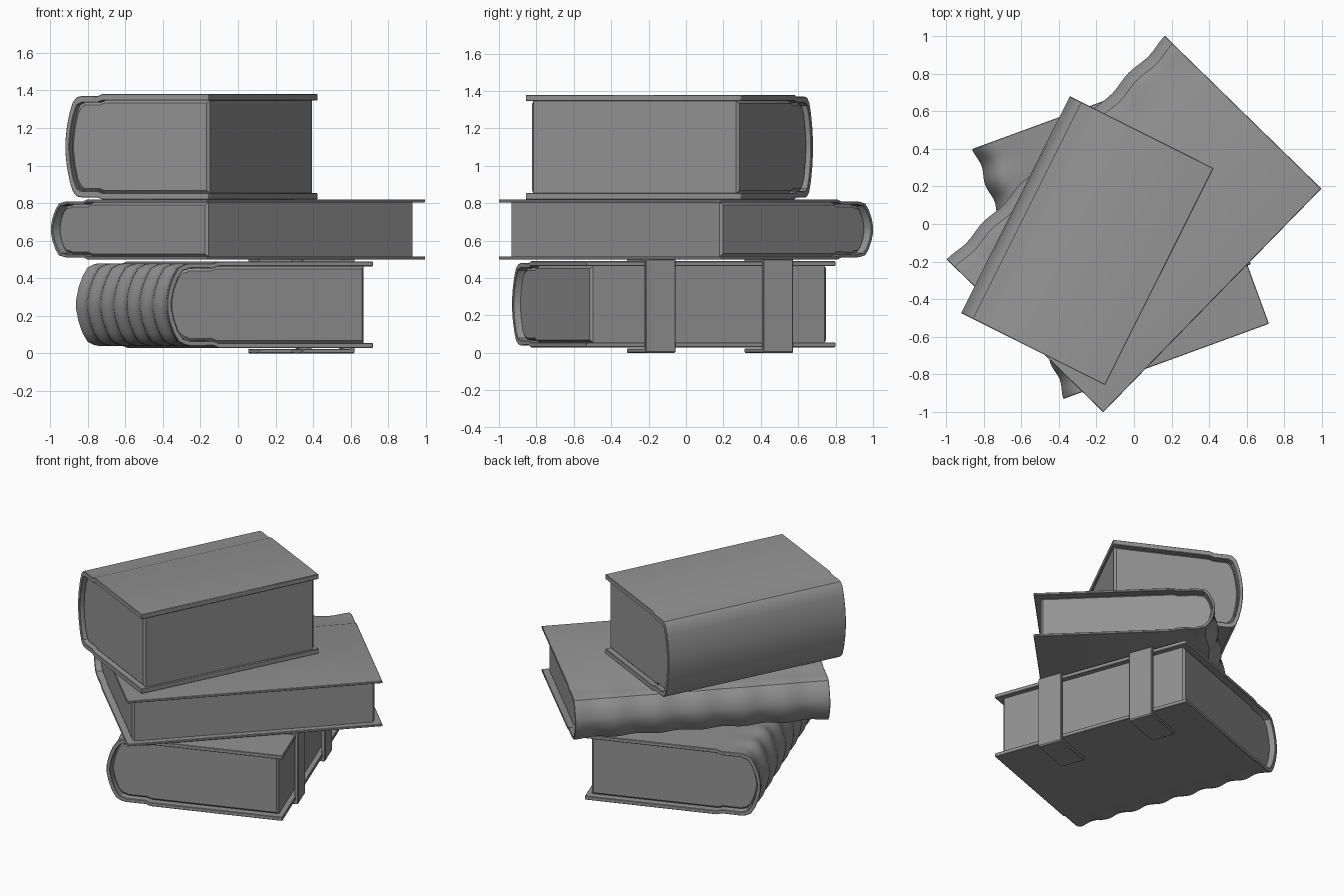
import bpy, bmesh, math
from mathutils import Matrix

if "Cube" in bpy.data.objects:
    bpy.data.objects.remove(bpy.data.objects["Cube"])

grey = bpy.data.materials.new("dark_grey")
grey.diffuse_color = (0.29, 0.29, 0.29, 1)
grey.use_nodes = True
grey.node_tree.nodes["Principled BSDF"].inputs["Base Color"].default_value = grey.diffuse_color


def mirror_half(half):
    """Upper half of a section, completed with its mirror below z = 0."""
    return half + [(u, -z) for u, z in reversed(half)]


def loft(name, rings, matrix, bevel=0):
    """Closed solid through equal-length rings of points."""
    bm = bmesh.new()
    rows = [[bm.verts.new(p) for p in r] for r in rings]
    n = len(rows[0])
    for a, b in zip(rows, rows[1:]):
        for i in range(n):
            j = (i + 1) % n
            bm.faces.new((a[i], a[j], b[j], b[i]))
    bm.faces.new(rows[0])
    bm.faces.new(rows[-1])
    bmesh.ops.recalc_face_normals(bm, faces=bm.faces)
    me = bpy.data.meshes.new(name)
    bm.to_mesh(me)
    bm.free()
    me.materials.append(grey)
    ob = bpy.data.objects.new(name, me)
    bpy.context.collection.objects.link(ob)
    ob.matrix_world = matrix
    if bevel:
        mod = ob.modifiers.new("edge_bevel", 'BEVEL')
        mod.width, mod.segments = bevel, 1
        mod.limit_method, mod.angle_limit = 'ANGLE', math.radians(60)
    bpy.ops.object.select_all(action='DESELECT')
    ob.select_set(True)
    bpy.context.view_layer.objects.active = ob
    bpy.ops.object.shade_smooth_by_angle(angle=math.radians(35))
    return ob


def book(name, centre, angle, W, L, h, t, s, g, in_u, in_v, bands=0, depth=0.0):
    """u runs from spine (0) to fore-edge (W), v along the spine, z up."""
    m = (Matrix.Translation(centre) @ Matrix.Rotation(math.radians(angle), 4, 'Z')
         @ Matrix.Translation((-W / 2, -L / 2, 0)))
    ts = min(t, 0.024)      # spine thickness

    # cover: boards, hinge grooves and rounded spine in one section
    outer = [(W, h), (g + 0.03, h), (g, h - 0.011), (s + 0.03, h - 0.01),
             (s, h - 0.015), (s * 0.65, h * 0.86), (s * 0.36, h * 0.66),
             (s * 0.12, h * 0.38), (0, h * 0.12)]
    inner = [(W, h - t), (g + 0.03, h - t), (g, h - t - 0.011),
             (s + 0.03, h - t - 0.01), (s + ts * 0.6, h - t - 0.016),
             (s * 0.65 + ts, h * 0.79), (s * 0.36 + ts, h * 0.61),
             (s * 0.12 + ts, h * 0.34), (ts, h * 0.08)]
    section = mirror_half(outer) + list(reversed(mirror_half(inner)))
    steps = bands * 10 if bands else 1
    rings = []
    for k in range(steps + 1):
        f = k / steps
        d = depth * (1 - math.cos(2 * math.pi * bands * f)) / 2
        ring = []
        for u, z in section:
            w = max(0.0, min(1.0, (g - u) / (g - s)))
            ring.append((u + d * w, f * L, z - math.copysign(d * 0.4 * w, z)))
        rings.append(ring)
    loft(name + "_cover", rings, m, 0.003)

    # page block with chamfered ends, filling the cover up to the spine
    def pages(c):
        return mirror_half([
            (W - in_u - c, h - t - c), (g + 0.03, h - t - c),
            (g, h - t - 0.011 - c), (s + 0.03, h - t - 0.01 - c),
            (s + ts * 0.6 + c, h - t - 0.016 - c),
            (s * 0.65 + ts + c, h * 0.79 - c), (s * 0.36 + ts + c, h * 0.61),
            (s * 0.12 + ts + c, h * 0.34), (ts + c, h * 0.08)])
    c = 0.014
    loft(name + "_pages", [[(u, v, z) for u, z in pages(k)] for v, k in (
        (in_v, c), (in_v + c, 0), (L - in_v - c, 0), (L - in_v, c))], m)
    return m


# stack of three books
m1 = book("bottom_book", (-0.072, -0.066, 0.26), 20.1, 1.165, 1.416,
          0.23, 0.026, 0.10, 0.26, 0.035, 0.035, bands=7, depth=0.017)
book("middle_book", (0, 0, 0.66), -44.3, 1.165, 1.663,
     0.16, 0.016, 0.09, 0.24, 0.042, 0.04, bands=6, depth=0.014)
book("top_book", (-0.248, -0.0885, 1.10), -26.6, 0.856, 1.291,
     0.28, 0.034, 0.07, 0.19, 0.013, 0.025)

# two straps folded around the fore-edge of the bottom book
W, hz, th, reach = 1.165, 0.2525, 0.024, 0.28
strap = mirror_half([(W - reach, hz - th), (W - reach, hz), (W + 0.012, hz),
                     (W + 0.018, hz - 0.008)])
strap += [(W - 0.008, -hz + th), (W - 0.008, hz - th)]
for i, v in enumerate((0.415, 1.085)):
    loft(f"clasp_strap_{i + 1}",
         [[(u, v + e, z - 0.0075) for u, z in strap] for e in (-0.085, 0.085)],
         m1, 0.004)
